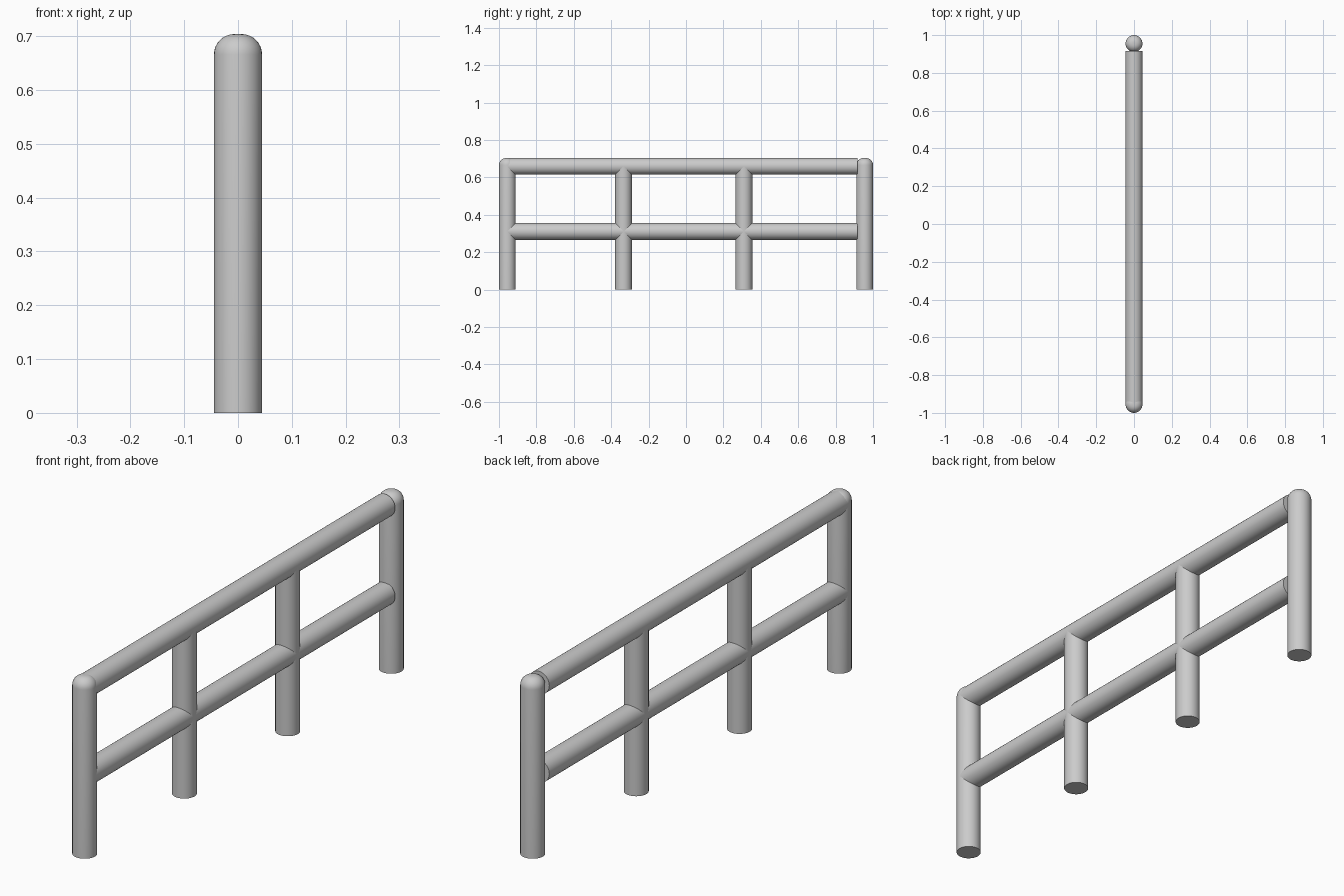
import bpy, bmesh, math
from mathutils import Matrix

cube = bpy.data.objects.get("Cube")
if cube:
    bpy.data.objects.remove(cube, do_unlink=True)

R = 0.0447        # pipe radius
TOP = 0.704       # overall height
END_Y = 1.0 - R   # end post position

metal = bpy.data.materials.new("grey_metal")
metal.use_nodes = True
grey = (0.6, 0.6, 0.6, 1.0)
metal.diffuse_color = grey
metal.node_tree.nodes["Principled BSDF"].inputs["Base Color"].default_value = grey


def pipe(name, length, location, along_y=False, dome=False):
    """Pipe starting at location, running up z or along +y."""
    bm = bmesh.new()
    bmesh.ops.create_cone(bm, cap_ends=True, segments=32, radius1=R, radius2=R,
                          depth=length, matrix=Matrix.Translation((0, 0, length / 2)))
    if dome:
        rim = [e for e in bm.edges if all(v.co.z > length - 0.001 for v in e.verts)]
        bmesh.ops.bevel(bm, geom=rim, offset=R * 0.85, segments=8,
                        profile=0.5, affect='EDGES')
    if along_y:
        bm.transform(Matrix.Rotation(-math.pi / 2, 4, 'X'))
    mesh = bpy.data.meshes.new(name)
    bm.to_mesh(mesh)
    bm.free()
    mesh.materials.append(metal)
    obj = bpy.data.objects.new(name, mesh)
    obj.location = location
    bpy.context.collection.objects.link(obj)
    bpy.ops.object.select_all(action='DESELECT')
    obj.select_set(True)
    bpy.context.view_layer.objects.active = obj
    bpy.ops.object.shade_smooth_by_angle(angle=math.radians(35))
    return obj


# End posts with rounded tops
pipe("front_end_post", TOP, (0, -END_Y, 0), dome=True)
pipe("back_end_post", TOP, (0, END_Y, 0), dome=True)

# Inner posts stop inside the handrail
pipe("front_inner_post", TOP - R, (0, -0.334, 0))
pipe("back_inner_post", TOP - R, (0, 0.31, 0))

# Rails start inside the front post and butt against the back post
start, stop = -END_Y + 0.003, 0.916
for name, z in (("handrail", TOP - R), ("middle_rail", 0.311)):
    pipe(name, stop - start, (0, start, z), along_y=True)
